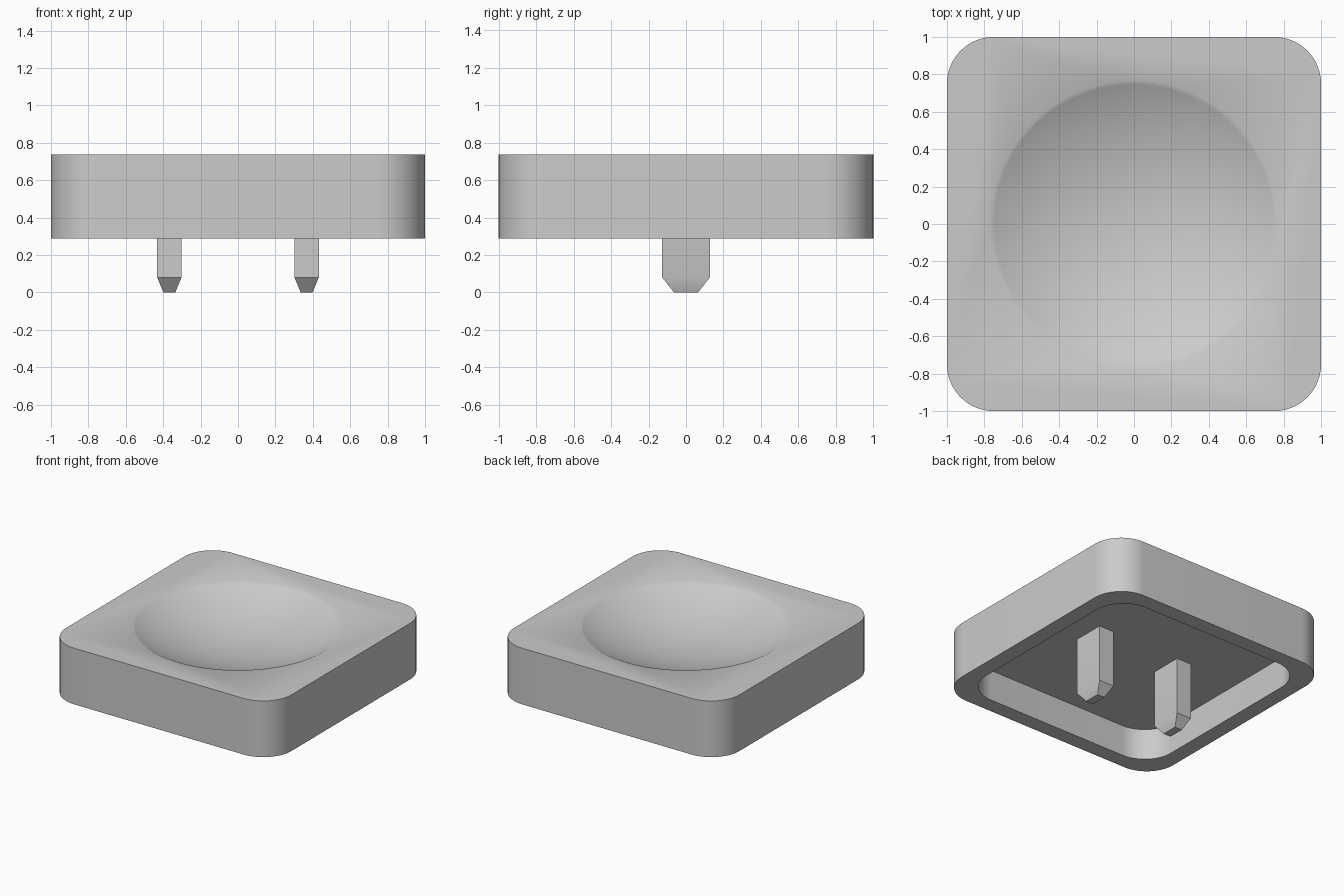
import bpy, bmesh, math

if "Cube" in bpy.data.objects:
    bpy.data.objects.remove(bpy.data.objects["Cube"], do_unlink=True)

grey = bpy.data.materials.new("light_grey")
grey.use_nodes = True
grey.diffuse_color = (0.6, 0.6, 0.6, 1)
grey.node_tree.nodes["Principled BSDF"].inputs["Base Color"].default_value = (0.6, 0.6, 0.6, 1)

BOTTOM, TOP, CEILING = 0.287, 0.737, 0.535
DISH_R, DISH_DEPTH = 0.767, 0.19


def make_object(name, bm):
    bmesh.ops.recalc_face_normals(bm, faces=bm.faces)
    mesh = bpy.data.meshes.new(name)
    bm.to_mesh(mesh)
    bm.free()
    mesh.materials.append(grey)
    obj = bpy.data.objects.new(name, mesh)
    bpy.context.collection.objects.link(obj)
    return obj


def activate(obj):
    bpy.ops.object.select_all(action='DESELECT')
    obj.select_set(True)
    bpy.context.view_layer.objects.active = obj


def rounded_block(name, half, radius, z0, z1, steps=16):
    """Square prism with rounded vertical corners."""
    bm = bmesh.new()
    ring = []
    for quarter in range(4):
        mid = math.radians(45 + 90 * quarter)
        cx = math.copysign(half - radius, math.cos(mid))
        cy = math.copysign(half - radius, math.sin(mid))
        for i in range(steps + 1):
            a = math.radians(90 * (quarter + i / steps))
            ring.append(bm.verts.new((cx + radius * math.cos(a), cy + radius * math.sin(a), z0)))
    base = bm.faces.new(ring)
    top = bmesh.ops.extrude_face_region(bm, geom=[base], use_keep_orig=True)["geom"]
    for v in top:
        if isinstance(v, bmesh.types.BMVert):
            v.co.z = z1
    return make_object(name, bm)


def cut(target, cutter):
    cutter.hide_render = True
    mod = target.modifiers.new("cut", 'BOOLEAN')
    mod.operation = 'DIFFERENCE'
    mod.solver = 'EXACT'
    mod.object = cutter
    activate(target)
    bpy.ops.object.modifier_apply(modifier=mod.name)
    bpy.data.objects.remove(cutter, do_unlink=True)


def smooth(obj):
    activate(obj)
    bpy.ops.object.shade_smooth_by_angle(angle=math.radians(30))


# Cap body, hollow underneath
body = rounded_block("cap_body", 1.0, 0.25, BOTTOM, TOP)
cut(body, rounded_block("cavity_cutter", 0.875, 0.25, BOTTOM - 0.2, CEILING))

# Shallow spherical dish in the top
sphere_r = (DISH_R ** 2 + DISH_DEPTH ** 2) / (2 * DISH_DEPTH)
bm = bmesh.new()
bmesh.ops.create_uvsphere(bm, u_segments=96, v_segments=80, radius=sphere_r)
bmesh.ops.translate(bm, verts=bm.verts, vec=(0, 0, TOP - DISH_DEPTH + sphere_r))
cut(body, make_object("dish_cutter", bm))
smooth(body)

# Two mounting prongs with tapered tips
for side, x in (("right", -0.367), ("left", 0.367)):
    bm = bmesh.new()
    rings = []
    for hx, hy, z in ((0.032, 0.064, 0), (0.065, 0.127, 0.08), (0.065, 0.127, CEILING + 0.003)):
        rings.append([bm.verts.new((x + sx * hx, sy * hy, z))
                      for sx, sy in ((-1, -1), (1, -1), (1, 1), (-1, 1))])
    for low, high in zip(rings, rings[1:]):
        for i in range(4):
            j = (i + 1) % 4
            bm.faces.new((low[i], low[j], high[j], high[i]))
    bm.faces.new(rings[0])
    bm.faces.new(rings[-1])
    smooth(make_object(side + "_prong", bm))
